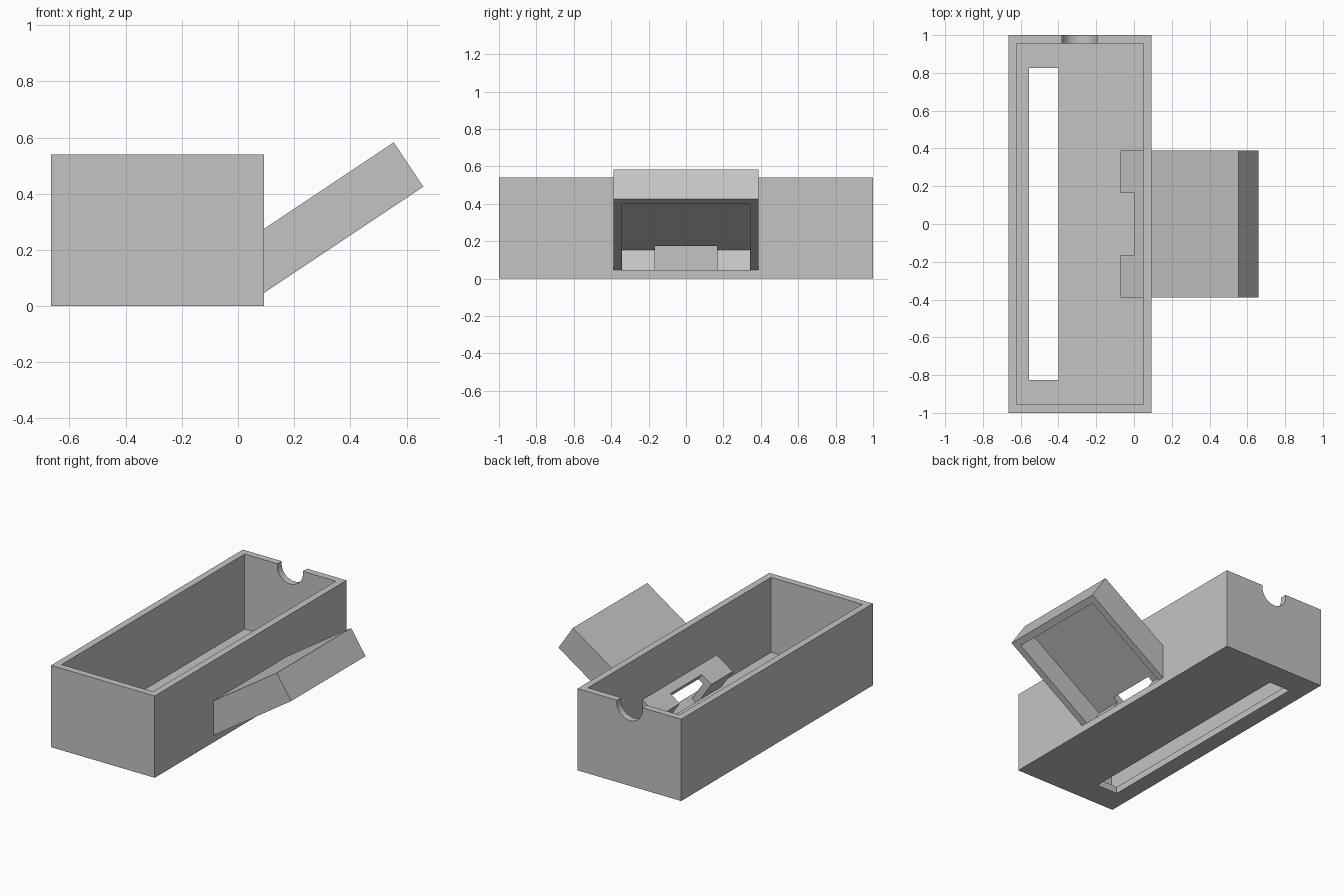
import bpy
import math
from mathutils import Matrix, Vector

cube = bpy.data.objects.get("Cube")
if cube:
    bpy.data.objects.remove(cube, do_unlink=True)

WALL = 0.045
TILT = math.atan2(2, 3)
CHUTE_FRAME = Matrix.Translation((0.035, 0, 0.008)) @ Matrix.Rotation(-TILT, 4, "Y")
CHUTE_LENGTH, CHUTE_HEIGHT, CHUTE_HALF = 0.751, 0.19, 0.388

grey = bpy.data.materials.new("plain grey")
grey.use_nodes = True
colour = (0.55, 0.55, 0.55, 1)
grey.diffuse_color = colour
grey.node_tree.nodes["Principled BSDF"].inputs["Base Color"].default_value = colour


def block(name, low, high, frame=Matrix()):
    """Box between two corners, given in the frame's own axes."""
    low, high = Vector(low), Vector(high)
    bpy.ops.mesh.primitive_cube_add(size=1)
    obj = bpy.context.object
    obj.name = name
    place = Matrix.Translation((low + high) / 2) @ Matrix.Diagonal((*(high - low), 1))
    obj.data.transform(frame @ place)
    obj.data.materials.append(grey)
    return obj


def cut(target, cutter):
    """Subtract the cutter from the target, then discard it."""
    cutter.hide_render = True
    mod = target.modifiers.new("cut", "BOOLEAN")
    mod.operation = "DIFFERENCE"
    mod.solver = "EXACT"
    mod.object = cutter
    bpy.context.view_layer.objects.active = target
    bpy.ops.object.modifier_apply(modifier=mod.name)
    bpy.data.objects.remove(cutter, do_unlink=True)


# Open tray with a long slot in its floor
tray = block("tray", (-0.665, -1, 0), (0.092, 1, 0.54))
cut(tray, block("tray_hollow", (-0.665 + WALL, -1 + WALL, WALL),
                (0.092 - WALL, 1 - WALL, 0.7)))
cut(tray, block("floor_slot", (-0.555, -0.827, -0.1), (-0.4, 0.827, 0.1)))

# Round notch in the rim of the back wall
bpy.ops.mesh.primitive_cylinder_add(vertices=48, radius=0.094, depth=0.2,
                                    location=(-0.288, 1, 0.525),
                                    rotation=(math.pi / 2, 0, 0))
cut(tray, bpy.context.object)

# Opening in the tray where the chute passes through
cut(tray, block("chute_opening", (0, -CHUTE_HALF, 0),
                (CHUTE_LENGTH, CHUTE_HALF, CHUTE_HEIGHT), CHUTE_FRAME))

# Tilted chute, hollow from below
chute = block("chute", (0, -CHUTE_HALF, 0),
              (CHUTE_LENGTH, CHUTE_HALF, CHUTE_HEIGHT), CHUTE_FRAME)
inner = CHUTE_HALF - WALL
cut(chute, block("chute_hollow", (WALL, -inner, -0.1),
                 (CHUTE_LENGTH - WALL, inner, CHUTE_HEIGHT - WALL), CHUTE_FRAME))

# Passage from the tray into the chute
cut(chute, block("chute_passage", (-0.1, -0.165, -0.1), (0.084, 0.165, 0.3), CHUTE_FRAME))
